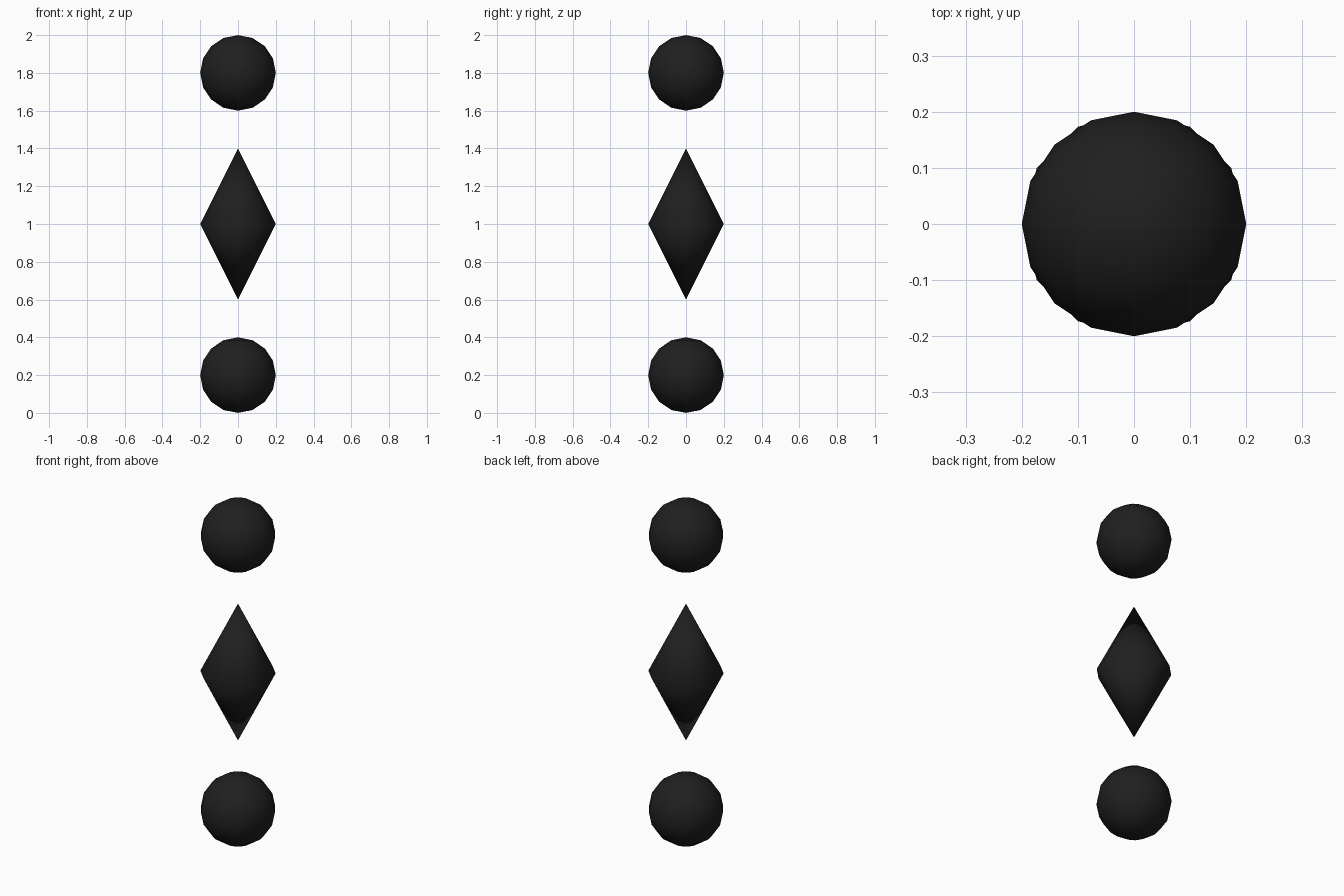
import bpy, bmesh
from mathutils import Matrix

if "Cube" in bpy.data.objects:
    bpy.data.objects.remove(bpy.data.objects["Cube"])

R = 0.2  # shared radius of every part

mat = bpy.data.materials.new("near_black")
mat.diffuse_color = (0.014, 0.014, 0.014, 1)
mat.use_nodes = True
mat.node_tree.nodes["Principled BSDF"].inputs["Base Color"].default_value = mat.diffuse_color


def add_part(name, bm, z):
    bmesh.ops.recalc_face_normals(bm, faces=bm.faces)
    for f in bm.faces:
        f.smooth = True
    mesh = bpy.data.meshes.new(name)
    bm.to_mesh(mesh)
    bm.free()
    mesh.materials.append(mat)
    obj = bpy.data.objects.new(name, mesh)
    obj.location.z = z
    bpy.context.collection.objects.link(obj)


# Low-poly balls at the bottom and top
for name, z in (("lower_ball", 0.2), ("upper_ball", 1.8)):
    bm = bmesh.new()
    bmesh.ops.create_uvsphere(bm, u_segments=16, v_segments=8, radius=R)
    add_part(name, bm, z)

# Twelve-sided double cone in the middle
bm = bmesh.new()
ring = bmesh.ops.create_circle(bm, segments=12, radius=R)["verts"]
for tip_z in (0.4, -0.4):
    tip = bm.verts.new((0, 0, tip_z))
    for i, v in enumerate(ring):
        bm.faces.new((v, ring[(i + 1) % 12], tip))
add_part("double_cone", bm, 1.0)
